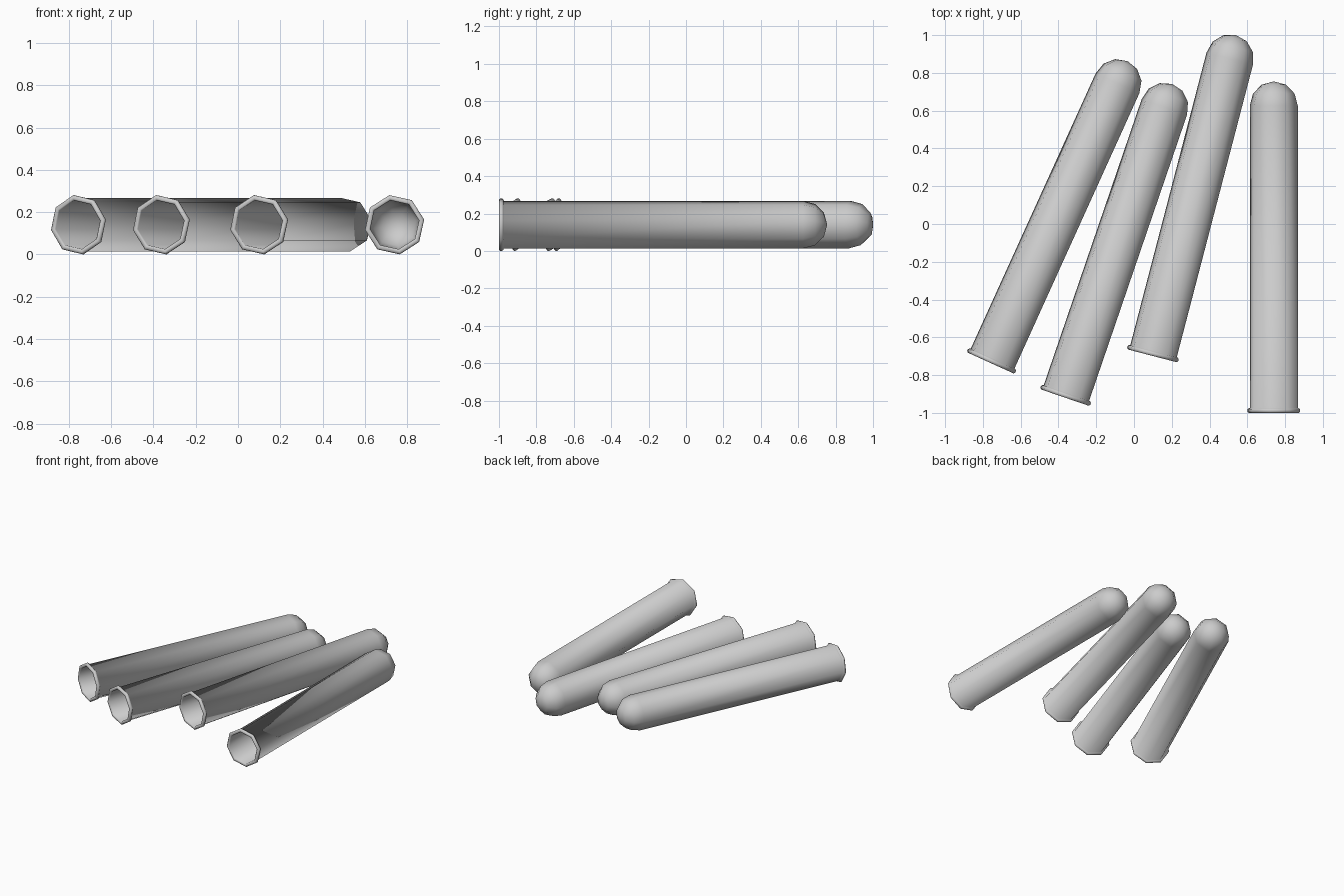
import bpy, bmesh
from math import sin, cos, pi, radians

if "Cube" in bpy.data.objects:
    bpy.data.objects.remove(bpy.data.objects["Cube"])

SIDES = 8
TWIST = radians(10)      # roll of the octagonal section
LENGTH = 1.755
R_OUT, R_IN = 0.129, 0.117


def dome(radius, centre, rings=3):
    """Profile points (radius, distance along axis) of a rounded end, tip excluded."""
    return [(radius * cos(i * pi / 2 / rings), centre + radius * sin(i * pi / 2 / rings))
            for i in range(rings)]


def make_tube(name, x, y, angle):
    centre = LENGTH - R_OUT
    # inner wall from the closed end to the mouth, round lip, outer wall to the tip
    profile = dome(R_IN, centre)[::-1] + [
        (R_IN, 0.006), (0.123, 0.0), (0.135, 0.0), (0.142, 0.007),
        (0.142, 0.017), (0.136, 0.024), (R_OUT, 0.026)] + dome(R_OUT, centre)
    bm = bmesh.new()
    rings = [[bm.verts.new((r * cos(TWIST + 2 * pi * k / SIDES), d,
                            r * sin(TWIST + 2 * pi * k / SIDES))) for k in range(SIDES)]
             for r, d in profile]
    for a, b in zip(rings, rings[1:]):
        for k in range(SIDES):
            n = (k + 1) % SIDES
            bm.faces.new((a[k], a[n], b[n], b[k]))
    # close the inner and outer tips
    for ring, d in ((rings[0], centre + R_IN), (rings[-1], LENGTH)):
        tip = bm.verts.new((0, d, 0))
        for k in range(SIDES):
            bm.faces.new((ring[k], ring[(k + 1) % SIDES], tip))
    bmesh.ops.recalc_face_normals(bm, faces=bm.faces)
    for f in bm.faces:
        f.smooth = True
    mesh = bpy.data.meshes.new(name)
    bm.to_mesh(mesh)
    bm.free()
    ob = bpy.data.objects.new(name, mesh)
    bpy.context.collection.objects.link(ob)
    ob.location = (x, y, 0.1405)
    ob.rotation_euler.z = -radians(angle)


# four tubes fanned out on the ground: mouth position and heading
for i, (x, y, angle) in enumerate([(-0.759, -0.736, 24.4), (-0.366, -0.919, 18.9),
                                   (0.097, -0.698, 14.6), (0.74, -1.0, 0.0)]):
    make_tube(f"test_tube_{i + 1}", x, y, angle)
